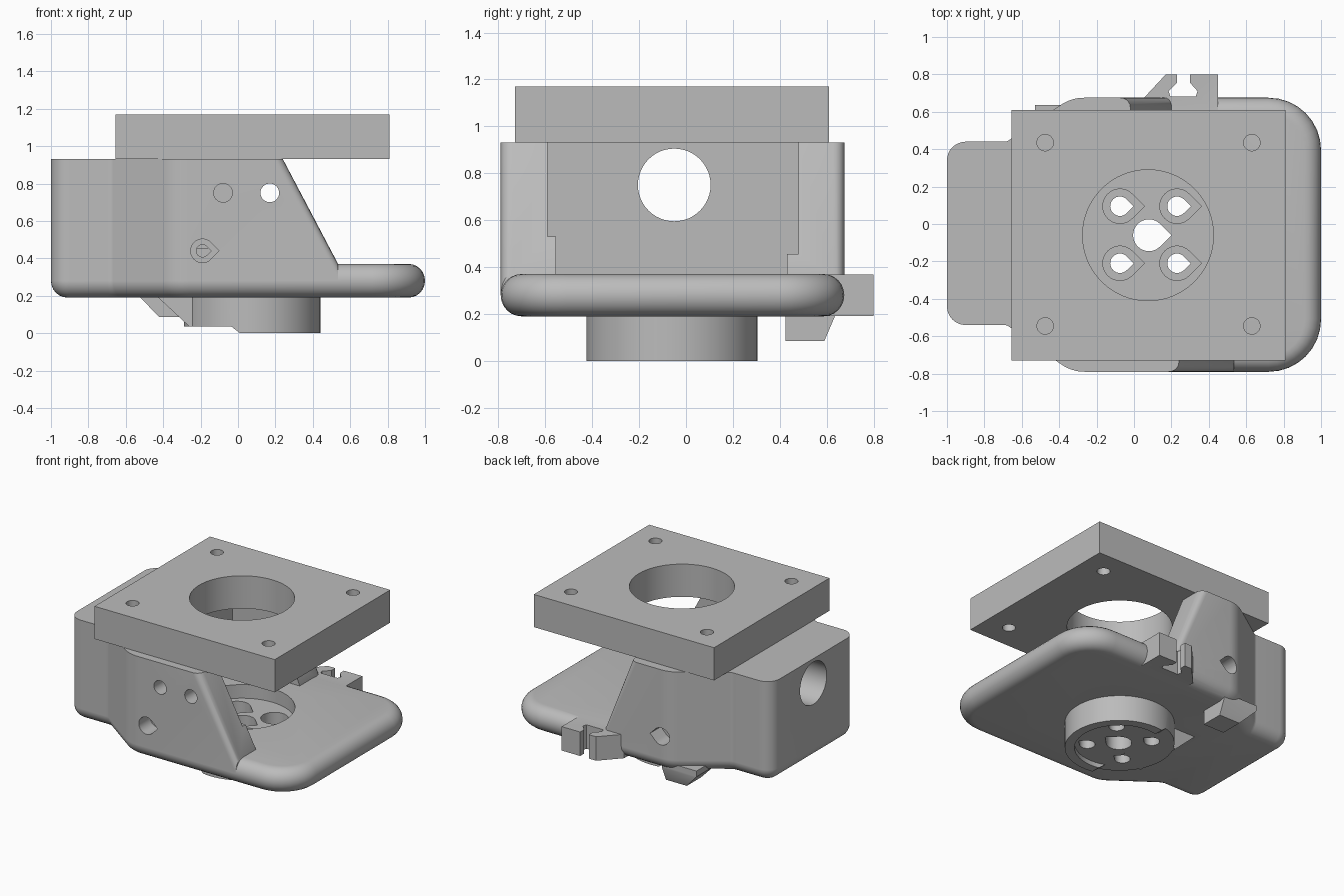
import bpy, bmesh, math
from mathutils import Vector

if "Cube" in bpy.data.objects:
    bpy.data.objects.remove(bpy.data.objects["Cube"], do_unlink=True)

grey = bpy.data.materials.new("plain grey")
grey.use_nodes = True
grey.diffuse_color = (0.5, 0.5, 0.5, 1)
grey.node_tree.nodes["Principled BSDF"].inputs["Base Color"].default_value = (0.5, 0.5, 0.5, 1)


def add(name, bm):
    bmesh.ops.recalc_face_normals(bm, faces=bm.faces)
    mesh = bpy.data.meshes.new(name)
    bm.to_mesh(mesh)
    bm.free()
    mesh.materials.append(grey)
    ob = bpy.data.objects.new(name, mesh)
    bpy.context.collection.objects.link(ob)
    return ob


def loft(name, rings):
    """Skin a stack of equal-length closed rings and cap both ends."""
    bm = bmesh.new()
    loops = [[bm.verts.new(p) for p in ring] for ring in rings]
    for lo, hi in zip(loops, loops[1:]):
        for i in range(len(lo)):
            bm.faces.new((lo[i - 1], lo[i], hi[i], hi[i - 1]))
    bm.faces.new(loops[0])
    bm.faces.new(loops[-1])
    return add(name, bm)


def prism(points, axis, lo, hi, name="cutter"):
    place = {"x": lambda a, b, h: (h, a, b),
             "y": lambda a, b, h: (a, h, b),
             "z": lambda a, b, h: (a, b, h)}[axis]
    return loft(name, [[place(a, b, h) for a, b in points] for h in (lo, hi)])


def rect(a0, a1, b0, b1):
    return [(a0, b0), (a1, b0), (a1, b1), (a0, b1)]


def circle(a, b, r, n=48):
    return [(a + r * math.cos(math.tau * i / n), b + r * math.sin(math.tau * i / n))
            for i in range(n)]


def teardrop(a, b, r, n=24):
    arc = [math.pi / 4 + 1.5 * math.pi * i / n for i in range(n + 1)]
    return [(a + r * math.cos(t), b + r * math.sin(t)) for t in arc] + [(a + r * math.sqrt(2), b)]


def combine(ob, tools, operation="DIFFERENCE"):
    """Apply a boolean with every tool, then remove the tools."""
    for tool in tools:
        mod = ob.modifiers.new("cut", "BOOLEAN")
        mod.operation, mod.solver, mod.object = operation, "EXACT", tool
    bpy.context.view_layer.update()
    mesh = bpy.data.meshes.new_from_object(ob.evaluated_get(bpy.context.evaluated_depsgraph_get()))
    ob.modifiers.clear()
    ob.data = mesh
    for tool in tools:
        bpy.data.objects.remove(tool, do_unlink=True)


def smooth(ob):
    bpy.ops.object.select_all(action="DESELECT")
    ob.select_set(True)
    bpy.context.view_layer.objects.active = ob
    bpy.ops.object.shade_smooth_by_angle(angle=math.radians(30))


def rounded(corners, steps=8):
    """Closed outline with each (x, y, radius) corner turned into an arc."""
    out = []
    for i, (x, y, r) in enumerate(corners):
        p = Vector((x, y))
        d1 = (Vector(corners[i - 1][:2]) - p).normalized()
        d2 = (Vector(corners[(i + 1) % len(corners)][:2]) - p).normalized()
        half = d1.angle(d2) / 2
        c = p + (d1 + d2).normalized() * r / math.sin(half)
        reach = r / math.tan(half)
        s, e = p + d1 * reach - c, p + d2 * reach - c
        start = math.atan2(s.y, s.x)
        sweep = (math.atan2(e.y, e.x) - start + math.pi) % math.tau - math.pi
        out += [c + r * Vector((math.cos(start + sweep * k / steps),
                                math.sin(start + sweep * k / steps))) for k in range(steps + 1)]
    return out


def ring(outline, inset, z):
    pts = []
    for i, p in enumerate(outline):
        e1 = (p - outline[i - 1]).normalized()
        e2 = (outline[(i + 1) % len(outline)] - p).normalized()
        n = Vector((-e1.y - e2.y, e1.x + e2.x)).normalized()
        q = p + n * inset / max(0.5, n.dot(Vector((-e1.y, e1.x))))
        pts.append((q.x, q.y, z))
    return pts


# Plan outline shared by the base and the walls
outline = rounded([(-1, -0.54, 0.1), (-0.68, -0.54, 0.05), (-0.335, -0.79, 0.22), (1, -0.79, 0.28),
                   (1, 0.675, 0.28), (-0.335, 0.675, 0.22), (-0.68, 0.44, 0.05), (-1, 0.44, 0.1)])
CX, CY = 0.075, -0.06

# Base plate with a full round edge
base = loft("base_plate", [ring(outline, 0.088 * (1 - math.cos(t)), 0.28 + 0.09 * math.sin(t))
                           for t in [math.pi * (k / 12 - 0.5) for k in range(13)]])

# Round boss, ramp, wedge foot and cable clip joined to the base
boss = prism(circle(CX, CY, 0.365, 64), "z", 0, 0.25)
ramp = prism([(-0.48, 0.24), (-0.26, 0.035), (0, 0.035), (0, 0.24)], "y", -0.24, 0.12)
wedge = prism([(0.425, 0.24), (0.425, 0.085), (0.59, 0.085), (0.635, 0.19), (0.635, 0.24)],
              "x", -0.53, -0.25)
combine(wedge, [prism([(-0.6, 0.27), (-0.42, 0.085), (-0.42, 0), (-0.6, 0)], "y", 0.3, 0.8)])
clip = prism([(0.04, 0.66), (0.17, 0.8), (0.23, 0.8), (0.23, 0.755), (0.185, 0.71), (0.195, 0.682),
              (0.33, 0.682), (0.34, 0.71), (0.3, 0.755), (0.3, 0.8), (0.45, 0.8), (0.45, 0.58),
              (0.04, 0.58)], "z", 0.192, 0.368)
# Lower step on one side of the boss, and a shallow recess in its underside
combine(boss, [prism([(-0.5, -0.1), (0.01, -0.1), (0.01, 0), (-0.035, 0.035), (-0.5, 0.035)],
                     "y", -0.6, 0.6),
               prism(circle(CX, CY, 0.3), "z", -0.1, 0.034)])
combine(base, [boss, ramp, wedge, clip], "UNION")

# Round pocket in the base floor with five teardrop holes
cuts = [prism(circle(CX, CY, 0.352, 64), "z", 0.27, 0.6),
        prism(teardrop(0.08, CY, 0.085), "z", -0.2, 0.5)]
for x in (-0.075, 0.23):
    for y in (-0.21, 0.095):
        cuts.append(prism(teardrop(x, y, 0.092), "z", 0.15, 0.45))
        cuts.append(prism(teardrop(x, y, 0.052), "z", -0.2, 0.5))
combine(base, cuts)
smooth(base)

# Walls: hollowed shell, with a different slope at the front and the back
walls = loft("side_walls", [ring(outline, 0, z) for z in (0.28, 0.93)])
combine(walls, [prism(rect(-0.555, 0.43, 0.1, 1.2), "x", -0.38, 1.3),
                prism(rect(-0.59, 0.1, 0.53, 1.2), "x", -0.38, 1.3),
                prism(rect(-0.1, 0.48, 0.455, 1.2), "x", -0.38, 1.3)])


def slope(top, foot, y0, y1):
    over = top - (foot - top) * 0.5
    return prism([(over, 1.21), (foot, 0.37), (foot, 0.1), (1.4, 0.1), (1.4, 1.21)], "y", y0, y1)


combine(walls, [slope(0.24, 0.535, -1, -0.05), slope(-0.02, 0.2, 0, 1)])

# Soften the outer edge of both slopes
bm = bmesh.new()
bm.from_mesh(walls.data)
edges = []
for e in bm.edges:
    a, b = e.verts[0].co, e.verts[1].co
    if abs(a.x - b.x) > 0.1 and abs(a.z - b.z) > 0.2 and min(abs(a.y), abs(b.y)) > 0.62:
        edges.append(e)
bmesh.ops.bevel(bm, geom=edges, offset=0.05, segments=5, profile=0.5, affect="EDGES")
bm.to_mesh(walls.data)
bm.free()

# Round opening in the end and screw holes in the sides
combine(walls, [prism(circle(-0.05, 0.75, 0.155), "x", -1.2, -0.2),
                prism(circle(-0.08, 0.75, 0.05, 32), "y", -1, -0.45),
                prism(circle(0.17, 0.75, 0.05, 32), "y", -1, -0.45),
                prism(teardrop(-0.19, 0.44, 0.063), "y", -1, -0.66),
                prism(teardrop(-0.19, 0.44, 0.033), "y", -1, -0.45),
                prism(teardrop(-0.27, 0.44, 0.063), "y", 0.55, 1),
                prism(teardrop(-0.27, 0.44, 0.033), "y", 0.35, 1)])
smooth(walls)

# Top plate with a large bore and four screw holes
plate = prism(rect(-0.655, 0.81, -0.73, 0.61), "z", 0.93, 1.17, "top_plate")
combine(plate, [prism(circle(CX, CY, 0.35, 64), "z", 0.8, 1.3)]
        + [prism(circle(x, y, 0.044, 32), "z", 0.8, 1.3)
           for x in (-0.475, 0.63) for y in (-0.545, 0.435)])
smooth(plate)
